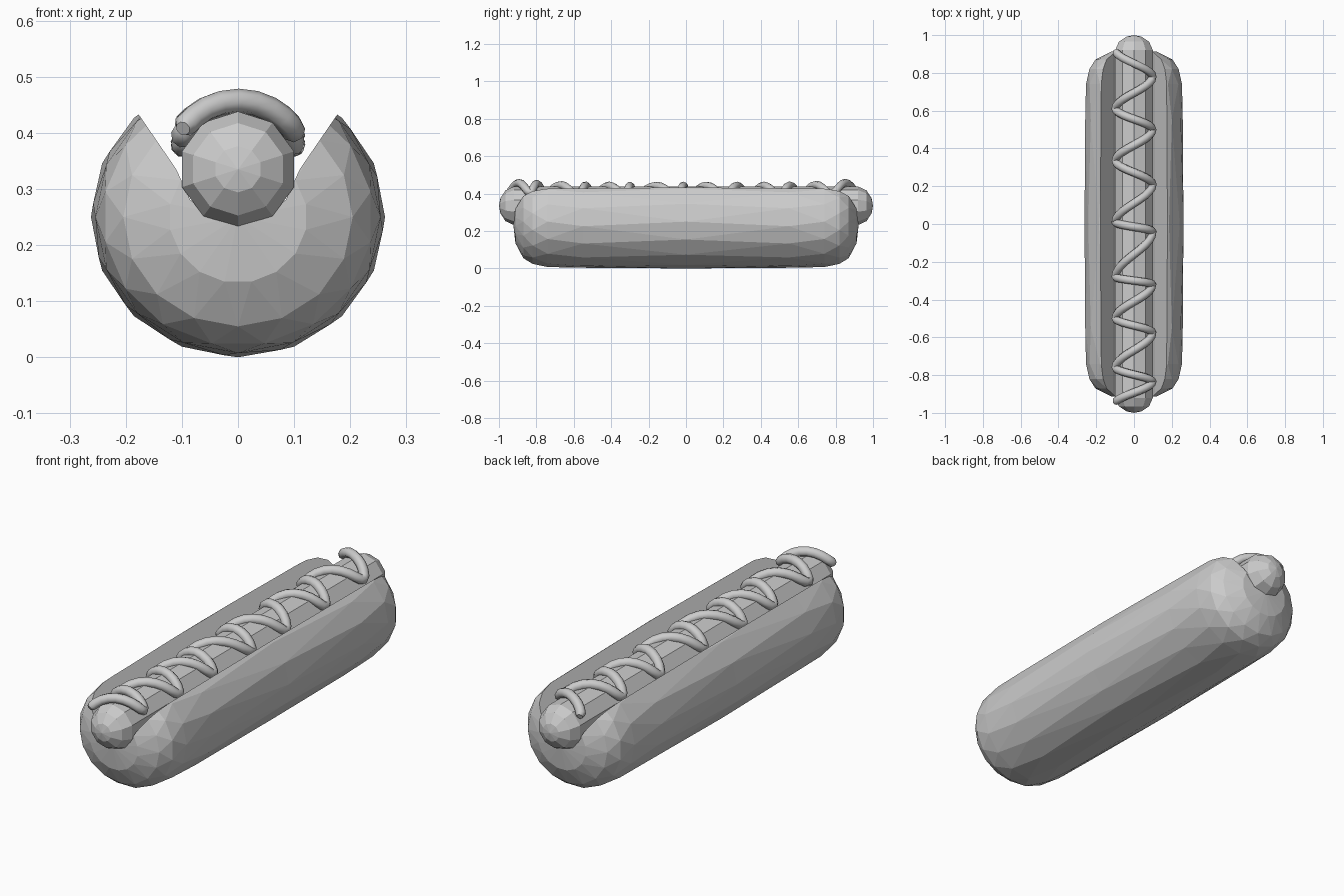
import bpy, bmesh
from math import sin, cos, pi, sqrt

default = bpy.data.objects.get("Cube")
if default:
    bpy.data.objects.remove(default, do_unlink=True)

grey = bpy.data.materials.new("plain grey")
grey.use_nodes = True
grey.diffuse_color = (0.6, 0.6, 0.6, 1)
grey.node_tree.nodes["Principled BSDF"].inputs["Base Color"].default_value = (0.6, 0.6, 0.6, 1)


def add_object(name, bm):
    bmesh.ops.recalc_face_normals(bm, faces=bm.faces)
    mesh = bpy.data.meshes.new(name)
    bm.to_mesh(mesh)
    bm.free()
    mesh.materials.append(grey)
    obj = bpy.data.objects.new(name, mesh)
    bpy.context.collection.objects.link(obj)
    return obj


def lathe(name, half, tip, sides, rx, rz, z):
    """Faceted body along y. half: (y, radius factor, twist in steps) from the middle outwards."""
    bm = bmesh.new()
    stations = [(-y, r, t) for y, r, t in reversed(half) if y > 0] + half
    rings = []
    for y, r, t in stations:
        angles = [2 * pi * (i + t) / sides for i in range(sides)]
        rings.append([bm.verts.new((rx * r * sin(a), y, z + rz * r * cos(a))) for a in angles])
    for a, b in zip(rings, rings[1:]):
        for i in range(sides):
            j = (i + 1) % sides
            bm.faces.new((a[i], a[j], b[j], b[i]))
    for ring, y in ((rings[0], -tip), (rings[-1], tip)):
        pole = bm.verts.new((0, y, z))
        for i in range(sides):
            bm.faces.new((ring[i], ring[(i + 1) % sides], pole))
    bmesh.ops.triangulate(bm, faces=[f for f in bm.faces if len(f.verts) > 3])
    return add_object(name, bm)


# Bun: rounded faceted loaf
bun = lathe("bun", [(0, 1, 0), (0.55, 0.99, 0.25), (0.74, 0.97, 0), (0.82, 0.92, 0.5),
                    (0.87, 0.78, 0), (0.912, 0.47, 0.5)], 0.925, 16, 0.262, 0.25, 0.25)

# Groove cutter: V with a shallow bottom
right = [(0.245, 0.532), (0.11, 0.335), (0.085, 0.28)]
profile = right + [(0, 0.235)] + [(-x, z) for x, z in reversed(right)]
bm = bmesh.new()
face = bm.faces.new([bm.verts.new((x, -1.1, z)) for x, z in profile])
ext = bmesh.ops.extrude_face_region(bm, geom=[face])
for v in ext["geom"]:
    if isinstance(v, bmesh.types.BMVert):
        v.co.y = 1.1
cutter = add_object("groove_cutter", bm)

cut = bun.modifiers.new("groove", "BOOLEAN")
cut.operation = "DIFFERENCE"
cut.solver = "EXACT"
cut.object = cutter
bpy.context.view_layer.objects.active = bun
bpy.ops.object.modifier_apply(modifier=cut.name)
bpy.data.objects.remove(cutter, do_unlink=True)

# Sausage: ten-sided with rounded ends
SAUSAGE_Z = 0.335
lathe("sausage", [(0, 1, 0), (0.92, 1, 0), (0.965, 0.8, 0), (0.992, 0.4, 0)],
      1.0, 10, 0.105, 0.103, SAUSAGE_Z)

# Sauce: wavy tube draped over the sausage
turns = [0.92, 0.78, 0.61, 0.5, 0.335, 0.21, 0.01, -0.04,
         -0.28, -0.32, -0.5, -0.575, -0.76, -0.835, -0.95]
STEPS = 10
points = []
for k, (y0, y1) in enumerate(zip(turns, turns[1:])):
    side = -1 if k % 2 == 0 else 1
    for s in range(STEPS + (k == len(turns) - 2)):
        t = s / STEPS
        x = side * 0.098 * cos(pi * t)
        y = y0 + (y1 - y0) * t
        drape = 0.107 + 0.015 * min(1, abs(y) / 0.85) ** 6
        points.append((x, y, SAUSAGE_Z + sqrt(drape ** 2 - x ** 2)))

curve = bpy.data.curves.new("sauce", "CURVE")
curve.dimensions = "3D"
curve.bevel_depth = 0.022
curve.bevel_resolution = 2
curve.use_fill_caps = True
spline = curve.splines.new("POLY")
spline.points.add(len(points) - 1)
for p, co in zip(spline.points, points):
    p.co = (*co, 1)
spline.points[0].radius = spline.points[-1].radius = 0.6
curve.materials.append(grey)
sauce = bpy.data.objects.new("sauce", curve)
bpy.context.collection.objects.link(sauce)
bpy.ops.object.select_all(action="DESELECT")
sauce.select_set(True)
bpy.context.view_layer.objects.active = sauce
bpy.ops.object.convert(target="MESH")
bpy.ops.object.shade_smooth_by_angle(angle=pi / 3)
